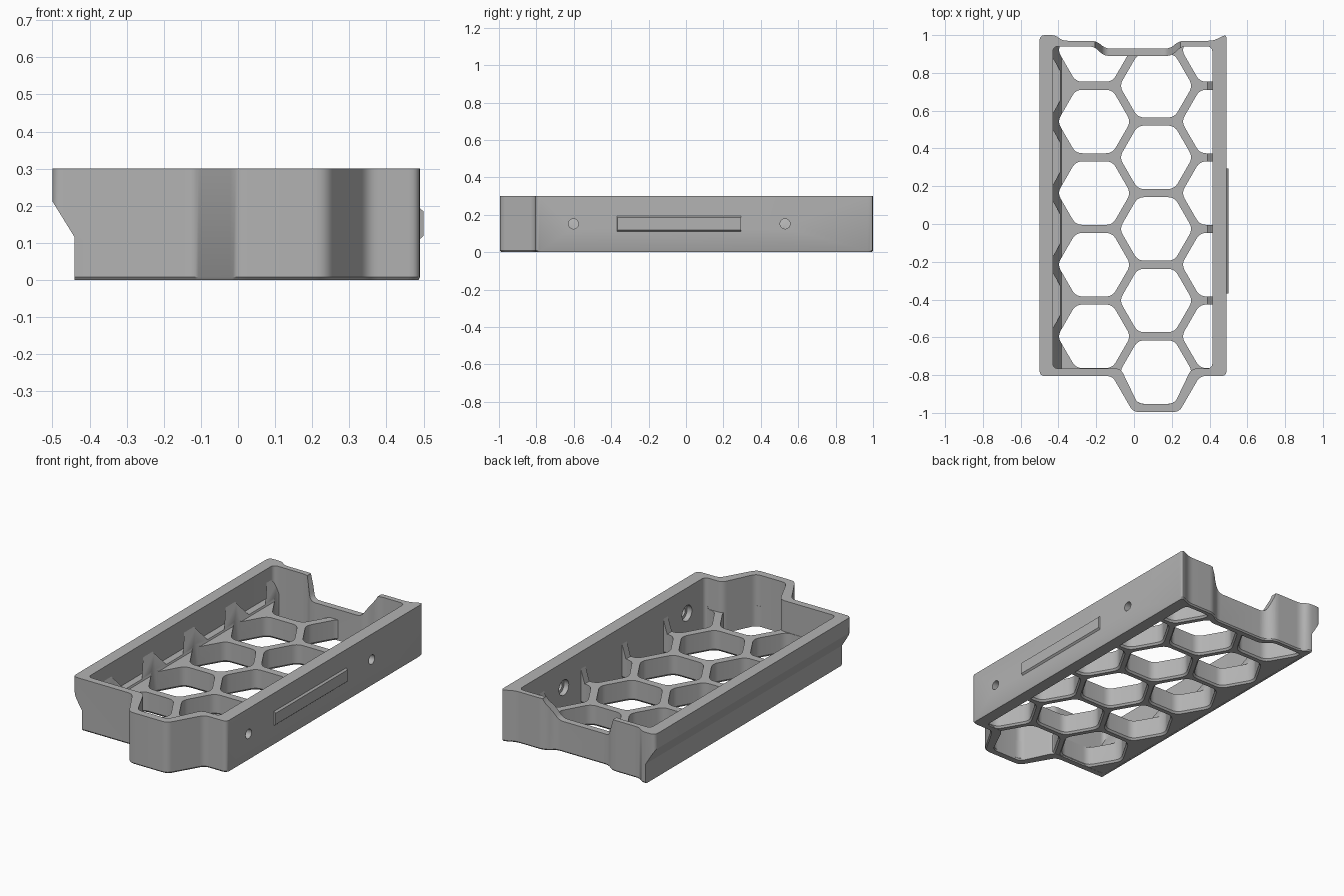
import bpy, bmesh, math
from mathutils import Vector

if "Cube" in bpy.data.objects:
    bpy.data.objects.remove(bpy.data.objects["Cube"])

gray = bpy.data.materials.new("gray_plastic")
gray.use_nodes = True
gray.diffuse_color = (0.45, 0.45, 0.45, 1)
gray.node_tree.nodes["Principled BSDF"].inputs["Base Color"].default_value = gray.diffuse_color

PITCH = 0.379                      # spacing of the honeycomb cells
COLUMN = PITCH * math.sqrt(3) / 2
CELL_R = 0.194
MID_X, FRONT_Y = 0.117, -0.784     # centre of the front cell


def rounded(points, radius, steps=5):
    """Round every corner of a 2D outline."""
    result = []
    for i, p in enumerate(points):
        p, a, b = Vector(p), Vector(points[i - 1]), Vector(points[(i + 1) % len(points)])
        start = p + (a - p).normalized() * min(radius, (a - p).length * 0.45)
        end = p + (b - p).normalized() * min(radius, (b - p).length * 0.45)
        for s in range(steps + 1):
            t = s / steps
            result.append(start * (1 - t) ** 2 + p * 2 * t * (1 - t) + end * t * t)
    return result


def loft(bm, outline, rings, place, center=(0, 0)):
    """Stack scaled copies of an outline; rings are (height, scale)."""
    c = Vector(center)
    loops = []
    for h, scale in rings:
        loops.append([bm.verts.new(place(*(c + (p - c) * scale), h))
                      for p in map(Vector, outline)])
    n = len(outline)
    faces = [bm.faces.new(loops[0][::-1]), bm.faces.new(loops[-1])]
    for low, high in zip(loops, loops[1:]):
        for i in range(n):
            j = (i + 1) % n
            faces.append(bm.faces.new((low[i], low[j], high[j], high[i])))
    bmesh.ops.recalc_face_normals(bm, faces=faces)


def upright(u, v, h):
    return (u, v, h)


def along_y(u, v, h):
    return (u, h, v)


def along_x(u, v, h):
    return (h, u, v)


def finish(bm, name):
    mesh = bpy.data.meshes.new(name)
    bm.to_mesh(mesh)
    bm.free()
    ob = bpy.data.objects.new(name, mesh)
    bpy.context.collection.objects.link(ob)
    mesh.materials.append(gray)
    return ob


def solid(name, outline, rings, place=upright, center=(0, 0)):
    bm = bmesh.new()
    loft(bm, outline, rings, place, center)
    return finish(bm, name)


def activate(ob):
    bpy.ops.object.select_all(action='DESELECT')
    ob.select_set(True)
    bpy.context.view_layer.objects.active = ob


def cut(ob, tool, operation='DIFFERENCE'):
    tool.hide_render = True
    mod = ob.modifiers.new("cut", 'BOOLEAN')
    mod.object, mod.operation, mod.solver = tool, operation, 'EXACT'
    activate(ob)
    bpy.ops.object.modifier_apply(modifier=mod.name)
    bpy.data.objects.remove(tool)


def hexagon(x, y, r):
    return [(x + r * math.cos(math.radians(60 * i)), y + r * math.sin(math.radians(60 * i)))
            for i in range(6)]


def circle(x, y, r, n=24):
    return [(x + r * math.cos(math.tau * i / n), y + r * math.sin(math.tau * i / n))
            for i in range(n)]


# Outer and inner wall outlines, seen from above
outer = rounded([(0.49, -0.805), (0.49, 1.0), (0.47, 0.995), (0.42, 0.97), (0.24, 0.97),
                 (0.19, 0.928), (-0.15, 0.928), (-0.2, 0.97), (-0.38, 0.97), (-0.415, 1.0),
                 (-0.5, 1.0), (-0.5, -0.805), (-0.115, -0.805), (-0.005, -0.995),
                 (0.239, -0.995), (0.349, -0.805)], 0.03)
inner = rounded([(0.415, -0.765), (0.415, 0.94), (0.25, 0.94), (0.2, 0.89), (-0.16, 0.89),
                 (-0.21, 0.94), (-0.43, 0.94), (-0.43, -0.765), (-0.07, -0.765),
                 (0.02, -0.952), (0.214, -0.952), (0.304, -0.765)], 0.03)

# Tray wall
wall = solid("tray_wall", outer, [(0, 0.992), (0.008, 1), (0.3, 1)])
cut(wall, solid("inside", inner, [(-0.1, 1), (0.4, 1)]))

# Overhanging lip on the right side
cut(wall, solid("lip_cutter", [(-0.7, -0.1), (-0.44, -0.1), (-0.44, 0.115), (-0.505, 0.22),
                               (-0.7, 0.22)], [(-1.2, 1), (1.2, 1)], along_y))

# Lowered middle of the back wall
cut(wall, solid("notch_cutter", rounded([(-0.22, 0.4), (-0.21, 0.3), (-0.16, 0.18), (0.17, 0.18),
                                         (0.25, 0.3), (0.26, 0.4)], 0.03),
                [(0.85, 1), (1.2, 1)], along_y))

# Stepped screw holes in the left wall
for y in (-0.602, 0.53):
    spot = (y, 0.152)
    cut(wall, solid("screw_hole", circle(*spot, 0.027), [(0.3, 1), (0.6, 1)], along_x, spot))
    cut(wall, solid("screw_recess", circle(*spot, 0.045), [(0.3, 1), (0.445, 1)], along_x, spot))

# Honeycomb floor, sloping up at both side walls
floor = solid("honeycomb_floor", [(-0.445, 0.001), (0.435, 0.001), (0.43, 0.25), (0.39, 0.12),
                                  (-0.385, 0.12), (-0.43, 0.22), (-0.445, 0.22)],
              [(-1.1, 1), (1.1, 1)], along_y)
cut(floor, solid("floor_trim", inner, [(-0.1, 1.015), (0.4, 1.015)]), 'INTERSECT')

cells = bmesh.new()
for column in (-1, 0, 1):
    x = MID_X + column * COLUMN
    for row in range(5):
        y = FRONT_Y + PITCH * (row + abs(column) / 2)
        loft(cells, rounded(hexagon(x, y, CELL_R), 0.035),
             [(-0.01, 1.1), (0.012, 1), (0.5, 1)], upright, (x, y))
cut(floor, finish(cells, "cell_cutter"))

# Shallow half-cell pockets along the right wall
pockets = bmesh.new()
for row in range(1, 5):
    x, y = MID_X - 2 * COLUMN, FRONT_Y + PITCH * row
    loft(pockets, rounded(hexagon(x, y, CELL_R), 0.035), [(0.13, 1), (0.5, 1)], upright, (x, y))
cut(floor, finish(pockets, "pocket_cutter"))

# Raised rail on the left side
bm = bmesh.new()
bmesh.ops.create_cube(bm, size=1)
for v in bm.verts:
    outside = v.co.x > 0
    v.co = (0.5 if outside else 0.485,
            -0.037 + v.co.y * (0.66 if outside else 0.666),
            0.152 + v.co.z * (0.066 if outside else 0.092))
rail = finish(bm, "side_rail")

for part in (wall, floor):
    activate(part)
    bpy.ops.object.shade_smooth_by_angle(angle=math.radians(30))
